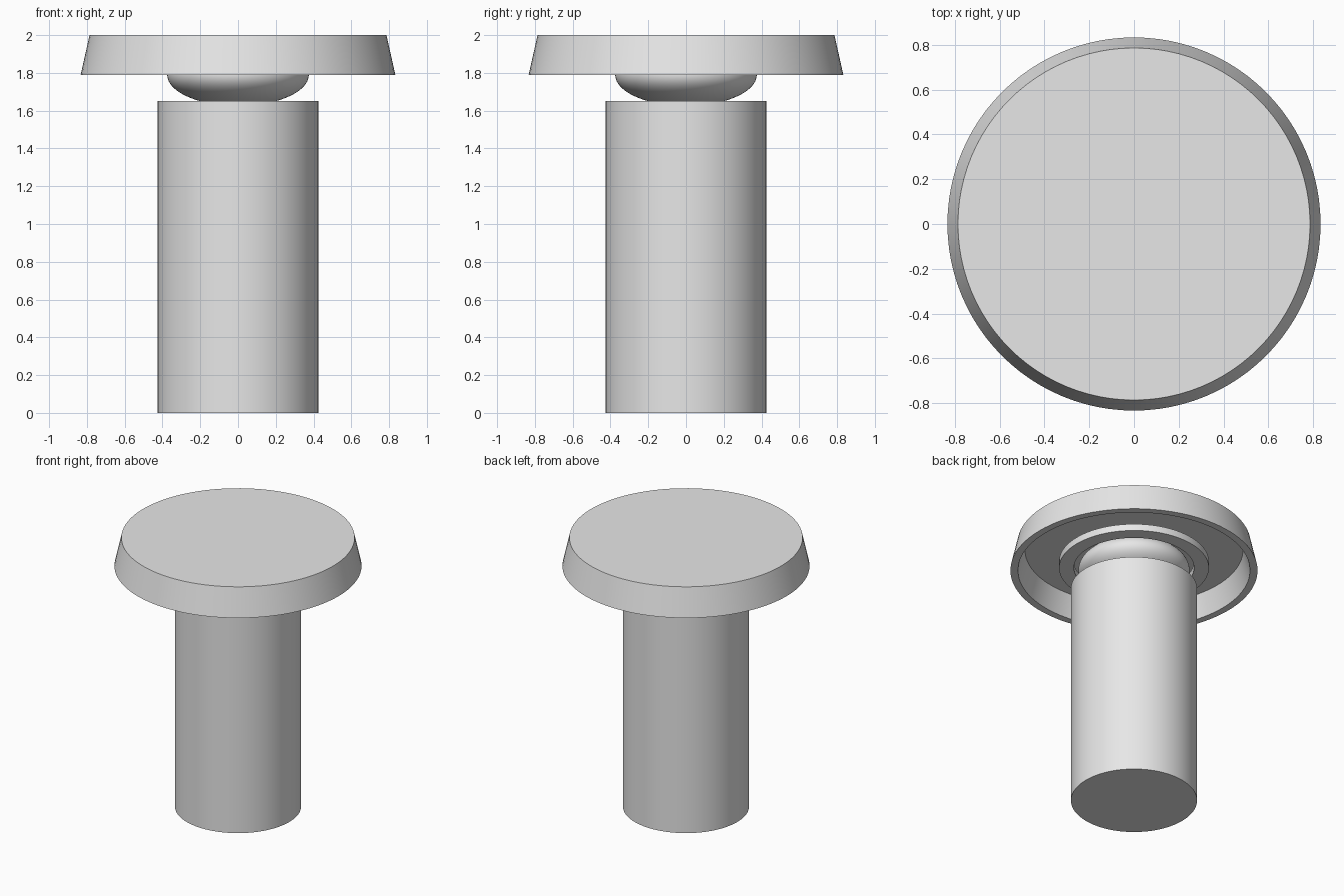
import bpy, math

SEGMENTS = 96

cube = bpy.data.objects.get("Cube")
if cube:
    bpy.data.objects.remove(cube, do_unlink=True)

grey = bpy.data.materials.new("plain_grey")
grey.use_nodes = True
grey.diffuse_color = (0.8, 0.8, 0.8, 1)
grey.node_tree.nodes["Principled BSDF"].inputs["Base Color"].default_value = grey.diffuse_color


def finish(obj, name):
    """Name, colour and smooth a part, keeping its rims sharp."""
    obj.name = obj.data.name = name
    obj.data.materials.append(grey)
    bpy.ops.object.select_all(action='DESELECT')
    obj.select_set(True)
    bpy.context.view_layer.objects.active = obj
    bpy.ops.object.shade_smooth_by_angle(angle=math.radians(30))


def lathe(name, profile, closed=False):
    """Revolve (radius, height) points around z; open profiles get flat end caps."""
    verts, faces = [], []
    n = len(profile)
    for i in range(SEGMENTS):
        a = math.tau * i / SEGMENTS
        verts += [(r * math.cos(a), r * math.sin(a), z) for r, z in profile]
    for i in range(SEGMENTS):
        j = (i + 1) % SEGMENTS
        for k in range(n if closed else n - 1):
            m = (k + 1) % n
            faces.append((i * n + k, j * n + k, j * n + m, i * n + m))
    if not closed:
        faces.append([i * n for i in reversed(range(SEGMENTS))])
        faces.append([i * n + n - 1 for i in range(SEGMENTS)])
    mesh = bpy.data.meshes.new(name)
    mesh.from_pydata(verts, [], faces)
    obj = bpy.data.objects.new(name, mesh)
    bpy.context.collection.objects.link(obj)
    finish(obj, name)


# Solid cylindrical post
lathe("post", [(0.425, 0), (0.425, 1.65)])

# Flattened ball between post and cap
bpy.ops.mesh.primitive_uv_sphere_add(segments=SEGMENTS, ring_count=48, radius=1)
ball = bpy.context.object
for v in ball.data.vertices:
    v.co = (v.co.x * 0.375, v.co.y * 0.375, 1.79 + v.co.z * 0.165)
finish(ball, "flattened_ball")

# Flat collar ring around the ball
lathe("collar_ring", [(0.405, 1.81), (0.505, 1.81), (0.505, 1.86), (0.405, 1.86)], closed=True)

# Hollow tapered cap with an even wall thickness
lathe("cap", [(0.735, 1.95), (0.782, 1.79), (0.833, 1.79), (0.786, 2.0)])
